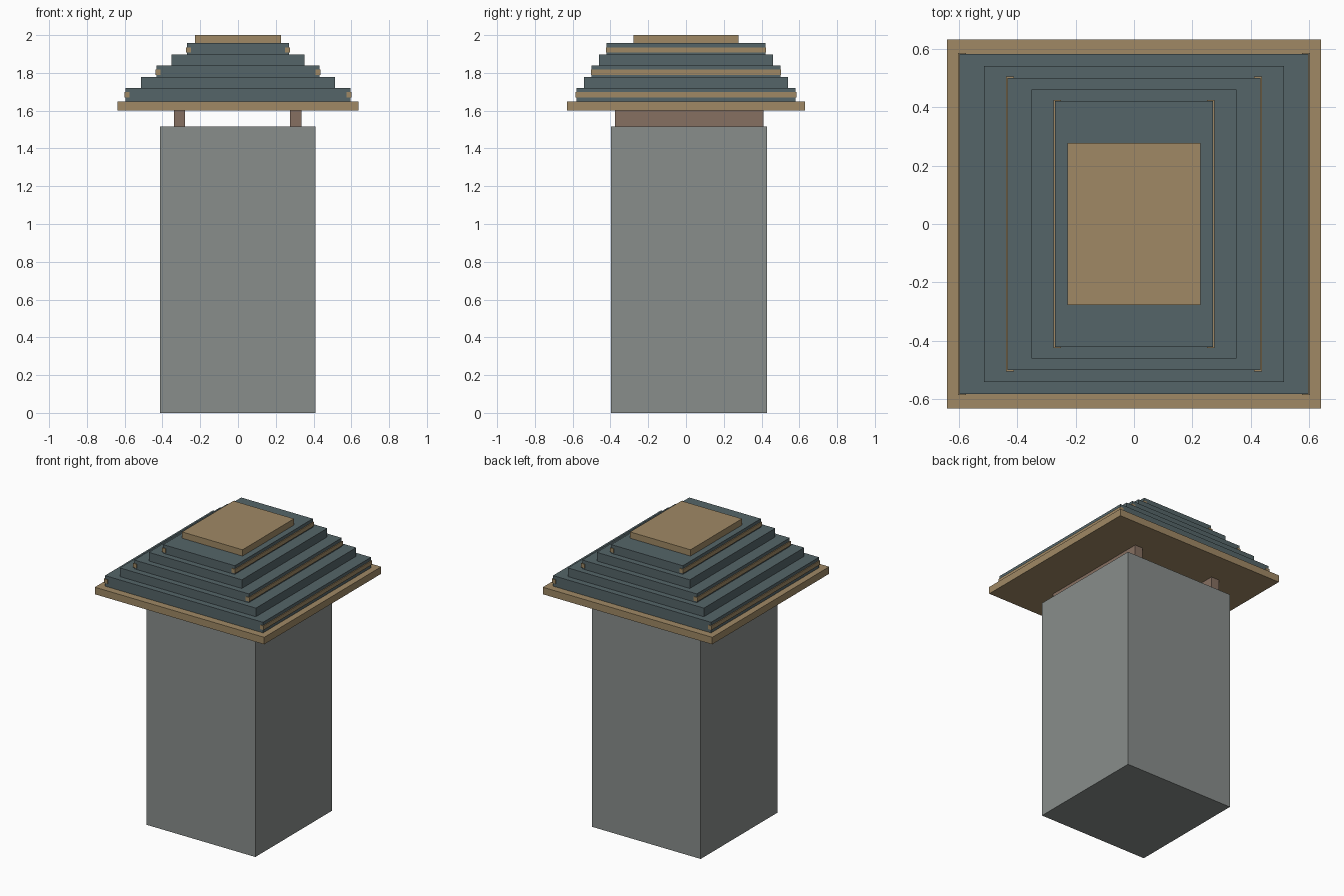
import bpy

if "Cube" in bpy.data.objects:
    bpy.data.objects.remove(bpy.data.objects["Cube"])


def material(name, rgb):
    m = bpy.data.materials.new(name)
    m.diffuse_color = (*rgb, 1)
    m.use_nodes = True
    m.node_tree.nodes["Principled BSDF"].inputs["Base Color"].default_value = m.diffuse_color
    return m


STONE = material("stone", (0.25, 0.27, 0.26))
WOOD = material("brown_wood", (0.24, 0.16, 0.12))
TAN = material("tan_wood", (0.35, 0.25, 0.13))
SLATE = material("slate", (0.09, 0.13, 0.14))


def box(name, x, y, z, mat):
    """Box from (min, max) ranges on each axis."""
    bpy.ops.mesh.primitive_cube_add(size=1, location=[sum(r) / 2 for r in (x, y, z)])
    ob = bpy.context.object
    ob.name = name
    ob.scale = [r[1] - r[0] for r in (x, y, z)]
    bpy.ops.object.transform_apply(location=False, rotation=False, scale=True)
    ob.data.materials.append(mat)
    return ob


# Pillar body and the two rails that carry the roof
box("pillar", (-0.412, 0.409), (-0.397, 0.43), (0, 1.515), STONE)
box("left_rail", (-0.34, -0.28), (-0.377, 0.411), (1.515, 1.6), WOOD)
box("right_rail", (0.275, 0.335), (-0.377, 0.411), (1.515, 1.6), WOOD)

# Eave board
box("eave", (-0.639, 0.639), (-0.63, 0.63), (1.6, 1.648), TAN)

# Stepped roof: half width, half depth, bottom, top
tiers = [(0.596, 0.581, 1.648, 1.72), (0.513, 0.54, 1.72, 1.779),
         (0.432, 0.5, 1.779, 1.839), (0.351, 0.46, 1.839, 1.898),
         (0.27, 0.42, 1.898, 1.957)]
for i, (hx, hy, z0, z1) in enumerate(tiers):
    box(f"roof_tier_{i + 1}", (-hx, hx), (-hy, hy), (z0, z1), SLATE)
    # Batten along both sides of every second tier
    if i % 2 == 0:
        zc = z1 - 0.036
        for side, s in (("left", -1), ("right", 1)):
            xs = sorted((s * (hx - 0.021), s * (hx + 0.006)))
            box(f"{side}_batten_{i + 1}", xs, (-hy - 0.004, hy + 0.004),
                (zc - 0.014, zc + 0.014), TAN)

# Ridge cap
box("roof_cap", (-0.228, 0.228), (-0.277, 0.277), (1.957, 2.0), TAN)
